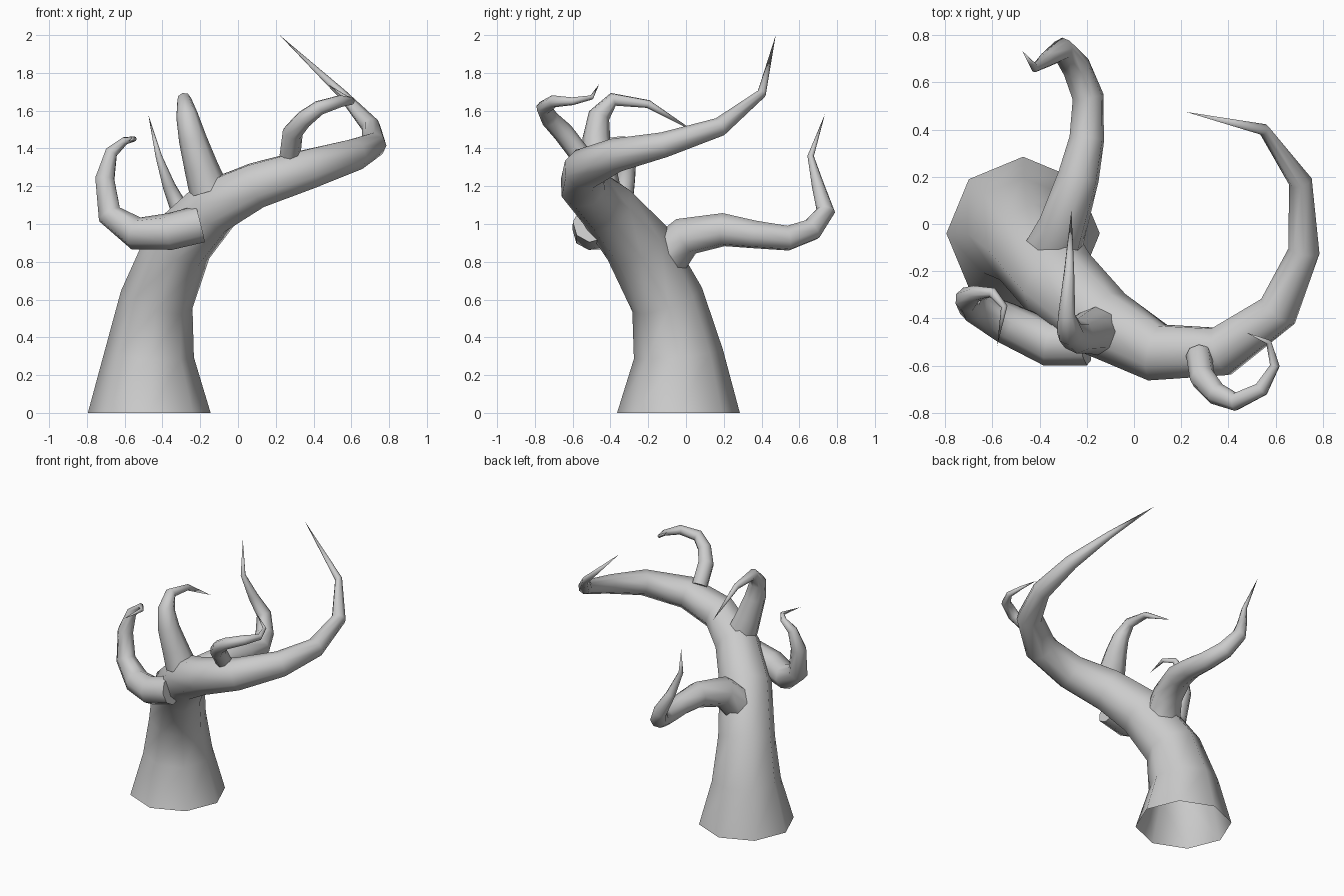
import bpy, bmesh, math
from mathutils import Vector

SIDES = 8


def limb(name, path, start_dir=None, cap=False):
    """Tapered eight-sided tube along (x, y, z, radius) points, ending in a tip."""
    pts = [Vector(p[:3]) for p in path]
    rad = [p[3] for p in path]
    bm = bmesh.new()
    side = Vector((1, 0, 0))
    prev = Vector(start_dir) if start_dir else (pts[1] - pts[0]).normalized()
    side = (side - prev * side.dot(prev)).normalized()
    rings = []
    for i in range(len(pts) - 1):
        if i == 0:
            t = prev
        else:
            t = ((pts[i + 1] - pts[i]).normalized() + (pts[i] - pts[i - 1]).normalized()).normalized()
        # carry the ring orientation along the path without twist
        side = prev.rotation_difference(t) @ side
        up = t.cross(side)
        prev = t
        ring = []
        for k in range(SIDES):
            a = 2 * math.pi * k / SIDES
            ring.append(bm.verts.new(pts[i] + rad[i] * (math.cos(a) * side + math.sin(a) * up)))
        rings.append(ring)
    for a, b in zip(rings, rings[1:]):
        for k in range(SIDES):
            j = (k + 1) % SIDES
            bm.faces.new((a[k], a[j], b[j], b[k]))
    tip = bm.verts.new(pts[-1])
    for k in range(SIDES):
        bm.faces.new((rings[-1][k], rings[-1][(k + 1) % SIDES], tip))
    if cap:
        bm.faces.new(rings[0][::-1])
    for f in bm.faces:
        f.smooth = len(f.verts) <= 4
    me = bpy.data.meshes.new(name)
    bm.to_mesh(me)
    bm.free()
    ob = bpy.data.objects.new(name, me)
    bpy.context.collection.objects.link(ob)
    return ob


# Trunk: flared open base, sweeping round to a long thin tip
limb("trunk", [
    (-0.47, -0.04, 0.0, 0.325), (-0.47, -0.04, 0.31, 0.237), (-0.43, -0.10, 0.60, 0.195),
    (-0.31, -0.26, 0.90, 0.18), (-0.13, -0.42, 1.09, 0.155), (0.10, -0.545, 1.205, 0.128),
    (0.37, -0.54, 1.29, 0.112), (0.61, -0.37, 1.365, 0.09), (0.72, -0.115, 1.42, 0.067),
    (0.705, 0.18, 1.515, 0.05), (0.55, 0.40, 1.69, 0.025), (0.22, 0.475, 2.0, 0)],
    start_dir=(0, 0, 1))

# Back branch
limb("back_branch", [
    (-0.345, -0.11, 0.82, 0.125), (-0.30, 0.0, 0.935, 0.105), (-0.235, 0.20, 0.97, 0.09),
    (-0.20, 0.36, 0.945, 0.076), (-0.195, 0.54, 0.925, 0.068), (-0.245, 0.665, 0.97, 0.062),
    (-0.305, 0.74, 1.07, 0.05), (-0.365, 0.70, 1.20, 0.034), (-0.42, 0.66, 1.36, 0.017),
    (-0.475, 0.735, 1.58, 0)], cap=True)

# Left branch curling up
limb("left_branch", [
    (-0.20, -0.50, 1.0, 0.10), (-0.36, -0.505, 0.96, 0.098), (-0.54, -0.42, 0.95, 0.088),
    (-0.68, -0.35, 1.05, 0.068), (-0.705, -0.32, 1.24, 0.054), (-0.67, -0.295, 1.38, 0.035),
    (-0.60, -0.29, 1.44, 0.022), (-0.55, -0.35, 1.45, 0.014), (-0.58, -0.52, 1.44, 0)], cap=True)

# Upright branch bending backwards
limb("upper_branch", [
    (-0.155, -0.45, 1.18, 0.105), (-0.195, -0.46, 1.30, 0.09), (-0.24, -0.475, 1.45, 0.074),
    (-0.27, -0.46, 1.575, 0.058), (-0.285, -0.385, 1.66, 0.037), (-0.275, -0.20, 1.635, 0.022),
    (-0.265, 0.06, 1.48, 0)], cap=True)

# Small curl near the end of the trunk
limb("small_branch", [
    (0.275, -0.555, 1.36, 0.055), (0.29, -0.65, 1.485, 0.055), (0.35, -0.72, 1.555, 0.048),
    (0.43, -0.753, 1.615, 0.04), (0.54, -0.70, 1.65, 0.033), (0.597, -0.60, 1.65, 0.021),
    (0.57, -0.50, 1.67, 0.012), (0.475, -0.46, 1.74, 0)], cap=True)
